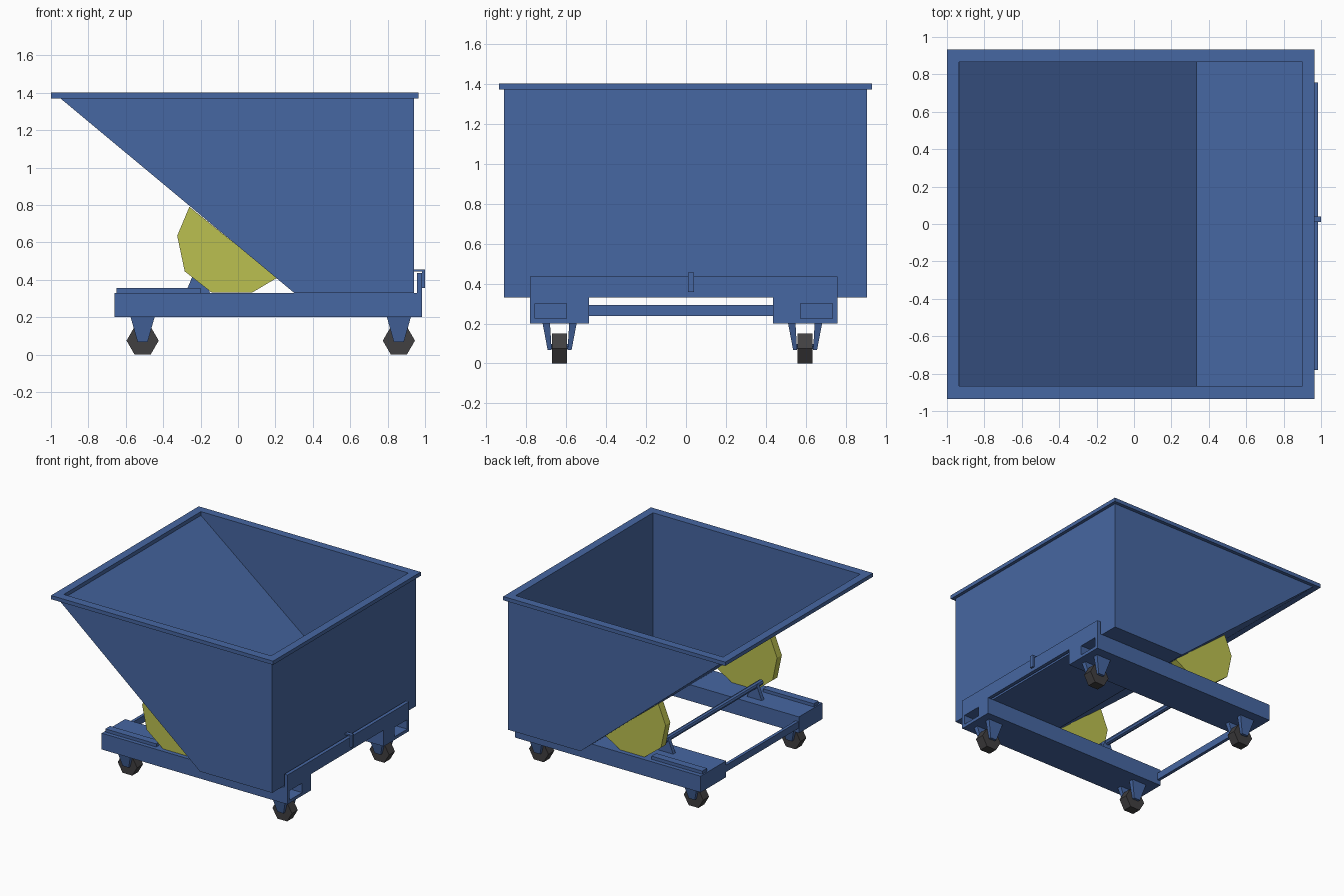
import bpy, bmesh, math
from mathutils import Vector

if "Cube" in bpy.data.objects:
    bpy.data.objects.remove(bpy.data.objects["Cube"])


def material(name, rgb):
    m = bpy.data.materials.new(name)
    m.diffuse_color = (*rgb, 1)
    m.use_nodes = True
    m.node_tree.nodes["Principled BSDF"].inputs["Base Color"].default_value = m.diffuse_color
    return m


BLUE = material("blue_paint", (0.062, 0.135, 0.36))
YELLOW = material("yellow_paint", (0.50, 0.53, 0.08))
RUBBER = material("dark_rubber", (0.052, 0.050, 0.053))
CY = -0.0125         # middle of the undercarriage
SIDES = (-1, 1)


def finish(name, bm, mat):
    bmesh.ops.recalc_face_normals(bm, faces=bm.faces)
    me = bpy.data.meshes.new(name)
    bm.to_mesh(me)
    bm.free()
    me.materials.append(mat)
    ob = bpy.data.objects.new(name, me)
    bpy.context.collection.objects.link(ob)
    return ob


def loft(name, low, high, mat):
    """Solid between two matching loops of points."""
    bm = bmesh.new()
    a = [bm.verts.new(p) for p in low]
    b = [bm.verts.new(p) for p in high]
    bm.faces.new(a)
    bm.faces.new(b)
    for i in range(len(a)):
        j = (i + 1) % len(a)
        bm.faces.new((a[i], a[j], b[j], b[i]))
    return finish(name, bm, mat)


def prism_y(name, pts, y0, y1, mat):
    return loft(name, [(x, y0, z) for x, z in pts], [(x, y1, z) for x, z in pts], mat)


def prism_x(name, pts, x0, x1, mat):
    return loft(name, [(x0, y, z) for y, z in pts], [(x1, y, z) for y, z in pts], mat)


def box(name, x0, x1, y0, y1, z0, z1, mat=BLUE):
    return prism_y(name, [(x0, z0), (x1, z0), (x1, z1), (x0, z1)], y0, y1, mat)


def ngon(x, z, r, n, turn=0):
    return [(x + r * math.cos(turn + math.tau * i / n),
             z + r * math.sin(turn + math.tau * i / n)) for i in range(n)]


def cut(ob, cutter):
    mod = ob.modifiers.new("cut", 'BOOLEAN')
    mod.operation = 'DIFFERENCE'
    mod.solver = 'EXACT'
    mod.object = cutter


# Hopper: open shell with an inner skin, joined along the top
def hopper():
    bm = bmesh.new()
    outer = [(-0.95, 1.37), (0.30, 0.33), (0.94, 0.33), (0.94, 1.37)]
    inner = [(-0.935, 1.37), (0.335, 0.365), (0.90, 0.365), (0.90, 1.37)]
    loops = []
    for prof, y0, y1 in ((outer, -0.91, 0.905), (inner, -0.867, 0.867)):
        f = [bm.verts.new((x, y0, z)) for x, z in prof]
        b = [bm.verts.new((x, y1, z)) for x, z in prof]
        bm.faces.new(f)
        bm.faces.new(b)
        for i in range(3):
            bm.faces.new((f[i], f[i + 1], b[i + 1], b[i]))
        loops.append((f[0], f[3], b[3], b[0]))
    for i in range(4):
        j = (i + 1) % 4
        bm.faces.new((loops[0][i], loops[0][j], loops[1][j], loops[1][i]))
    finish("hopper", bm, BLUE)


hopper()


# Flat rim around the mouth
def rim():
    bm = bmesh.new()
    rings = []
    for x0, x1, y0, y1 in ((-1, 0.965, -0.935, 0.932), (-0.935, 0.90, -0.867, 0.867)):
        for z in (1.37, 1.4):
            rings.append([bm.verts.new((x, y, z)) for x, y in
                          ((x0, y0), (x1, y0), (x1, y1), (x0, y1))])
    ol, oh, il, ih = rings
    for a, b in ((ol, oh), (oh, ih), (ih, il), (il, ol)):
        for i in range(4):
            j = (i + 1) % 4
            bm.faces.new((a[i], a[j], b[j], b[i]))
    finish("hopper_rim", bm, BLUE)


rim()

# Back plate: low bridge with a leg at each rail
plate = prism_x("end_plate", [(-0.78, 0.2), (-0.485, 0.2), (-0.485, 0.33), (0.435, 0.33),
                              (0.435, 0.2), (0.757, 0.2), (0.757, 0.435), (-0.78, 0.435)],
                0.957, 0.985, BLUE)

ROCKER = [(-0.26, 0.79), (-0.325, 0.635), (-0.285, 0.445), (-0.14, 0.331),
          (0.075, 0.331), (0.20, 0.405), (0.21, 0.41)]

for s in SIDES:
    tag = "front" if s < 0 else "back"
    y_in, y_out = (-0.485, -0.78) if s < 0 else (0.435, 0.757)
    lo, hi = min(y_in, y_out), max(y_in, y_out)

    # Rail with fork pocket
    rail = box(tag + "_rail", -0.66, 0.957, lo, hi, 0.2, 0.33)
    p0, p1 = (-0.755, -0.597) if s < 0 else (0.573, 0.732)
    pocket = box(tag + "_pocket_cutter", -0.6, 1.1, p0, p1, 0.225, 0.30)
    pocket.hide_render = True
    pocket.hide_set(True)
    cut(rail, pocket)
    cut(plate, pocket)

    # Rocker and the track it rolls on
    yr = CY + s * 0.705
    prism_y(tag + "_rocker", ROCKER, yr - 0.03, yr + 0.03, YELLOW)
    box(tag + "_track", -0.65, -0.20, yr - 0.03, yr + 0.03, 0.33, 0.355)

    # Bracket holding the tie rod
    yb = CY + s * 0.56
    prism_y(tag + "_rod_bracket", [(-0.28, 0.33), (-0.15, 0.33), (-0.195, 0.44), (-0.235, 0.44)],
            yb - 0.015, yb + 0.015, BLUE)

    # Casters
    yc = (lo + hi) / 2
    for x, end in ((-0.51, "left"), (0.86, "right")):
        prism_y(f"{tag}_{end}_wheel", ngon(x, 0.0745, 0.086, 6), yc - 0.037, yc + 0.037, RUBBER)
        prism_y(f"{tag}_{end}_axle", ngon(x, 0.085, 0.015, 6), yc - 0.055, yc + 0.055, BLUE)
        for k in SIDES:
            def ring(hx, a, b, z):
                return [(x - hx, yc + k * a, z), (x + hx, yc + k * a, z),
                        (x + hx, yc + k * b, z), (x - hx, yc + k * b, z)]
            loft(f"{tag}_{end}_fork_{'inner' if k != s else 'outer'}",
                 ring(0.027, 0.04, 0.06, 0.068), ring(0.064, 0.048, 0.085, 0.2), BLUE)

# Cross members between the rails
prism_y("tie_rod", ngon(-0.215, 0.43, 0.022, 8), CY - 0.63, CY + 0.61, BLUE)
box("cross_bar", -0.655, -0.63, -0.487, 0.437, 0.237, 0.292)

# Latch hooked over the end plate
prism_y("latch", [(0.94, 0.443), (0.985, 0.443), (0.985, 0.357), (1.0, 0.357),
                  (1.0, 0.455), (0.94, 0.455)], 0.01, 0.04, BLUE)
